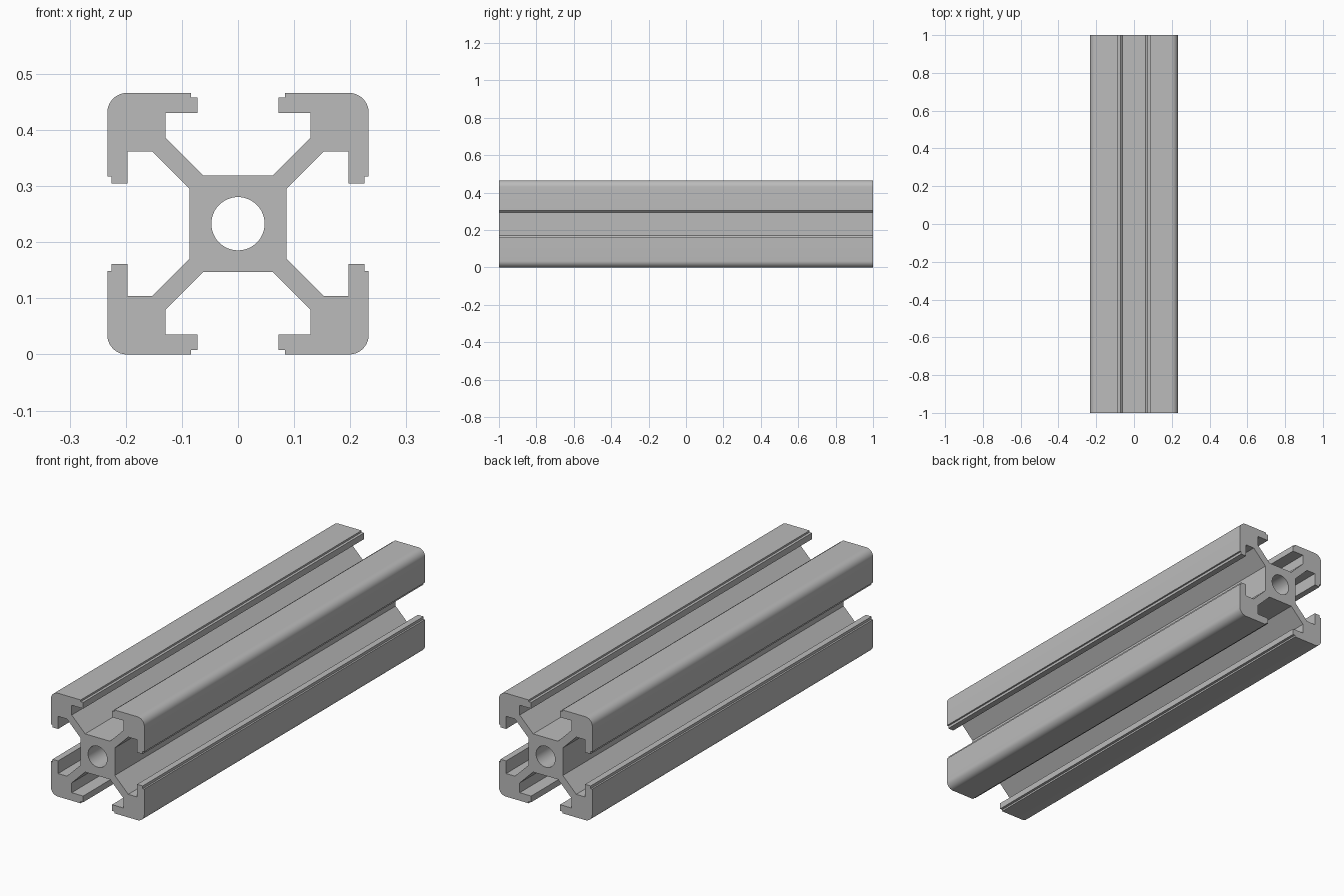
import bpy
import bmesh
import math
from mathutils import Vector, Matrix

cube = bpy.data.objects.get("Cube")
if cube:
    bpy.data.objects.remove(cube)

HALF = 0.233      # half width of the section
CORNER = 0.035    # outer corner radius
BORE = 0.0475     # centre hole radius
LENGTH = 2.0

# Aluminium material
metal = bpy.data.materials.new("aluminium_grey")
metal.use_nodes = True
color = (0.5, 0.5, 0.5, 1)
metal.diffuse_color = color
metal.node_tree.nodes["Principled BSDF"].inputs["Base Color"].default_value = color


def arc(center, radius, start, end, steps):
    return [Vector((center + radius * math.cos(start + (end - start) * i / steps),
                    center + radius * math.sin(start + (end - start) * i / steps)))
            for i in range(steps + 1)]


# One eighth of the section: core, diagonal strut, slot wall and stepped lip
eighth = [Vector(p) for p in (
    (0.062, 0.086), (0.129, 0.153), (0.129, 0.197), (0.072, 0.197),
    (0.072, 0.225), (0.084, 0.225), (0.084, HALF))]

# Mirror over the diagonal for a quarter, with the rounded corner between
rounded = arc(HALF - CORNER, CORNER, math.pi / 2, 0, 10)
quarter = eighth + rounded + [p.yx for p in reversed(eighth)]

# Turn the quarter around the centre for the whole outline
outline = []
for turn in range(4):
    spin = Matrix.Rotation(-turn * math.pi / 2, 2)
    outline += [spin @ p for p in quarter]
bore = arc(0, BORE, 0, 2 * math.pi, 48)[:-1]

# Fill the section and extrude it along the length
bm = bmesh.new()
edges = []
for loop in (outline, bore):
    verts = [bm.verts.new((p.x, -LENGTH / 2, p.y + HALF)) for p in loop]
    edges += [bm.edges.new((verts[i - 1], verts[i])) for i in range(len(verts))]
bmesh.ops.triangle_fill(bm, use_beauty=True, edges=edges, normal=(0, -1, 0))
result = bmesh.ops.extrude_face_region(bm, geom=bm.faces[:], use_keep_orig=True)
moved = [g for g in result["geom"] if isinstance(g, bmesh.types.BMVert)]
bmesh.ops.translate(bm, verts=moved, vec=(0, LENGTH, 0))
bmesh.ops.recalc_face_normals(bm, faces=bm.faces[:])

mesh = bpy.data.meshes.new("slotted_rail")
bm.to_mesh(mesh)
bm.free()
mesh.materials.append(metal)
rail = bpy.data.objects.new("slotted_rail", mesh)
bpy.context.collection.objects.link(rail)

# Smooth the corners and bore, keep the other edges sharp
bpy.ops.object.select_all(action='DESELECT')
rail.select_set(True)
bpy.context.view_layer.objects.active = rail
bpy.ops.object.shade_smooth_by_angle(angle=math.radians(30))
